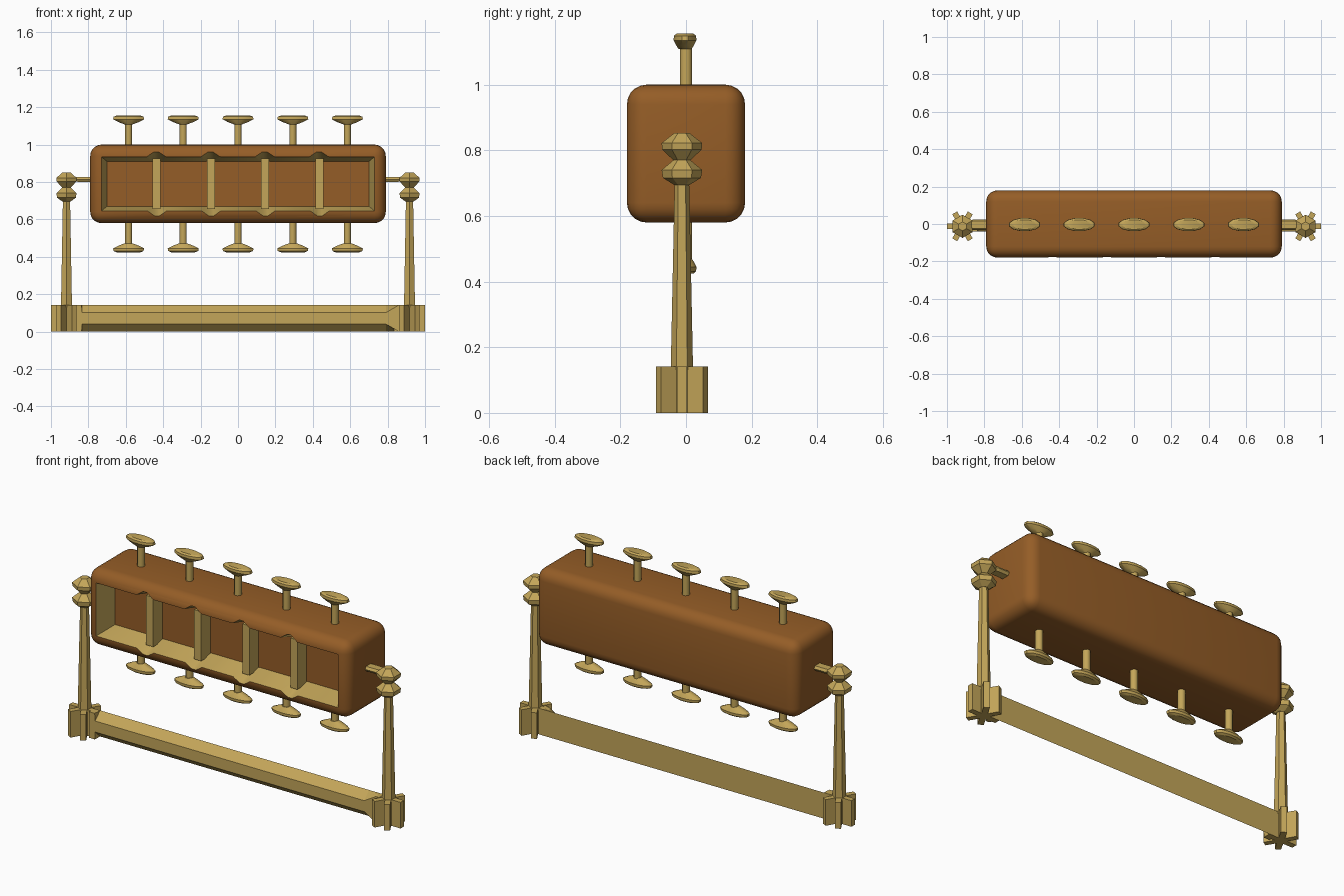
import bpy, bmesh, math

if "Cube" in bpy.data.objects:
    bpy.data.objects.remove(bpy.data.objects["Cube"])

def material(name, col):
    m = bpy.data.materials.new(name)
    m.diffuse_color = (*col, 1)
    m.use_nodes = True
    m.node_tree.nodes["Principled BSDF"].inputs["Base Color"].default_value = m.diffuse_color
    return m

BROWN = material("brown wood", (0.30, 0.11, 0.02))
GOLD = material("old gold", (0.55, 0.38, 0.10))
CY = -0.0125      # stand centre line in y
POST_X = 0.917

def loft(name, rings, mats, smooth=None):
    """Skin equal-length point rings and cap both ends."""
    bm = bmesh.new()
    vs = [[bm.verts.new(p) for p in r] for r in rings]
    n = len(vs[0])
    for a, b in zip(vs, vs[1:]):
        for i in range(n):
            j = (i + 1) % n
            bm.faces.new((a[i], a[j], b[j], b[i]))
    bm.faces.new(vs[0])
    bm.faces.new(vs[-1])
    bmesh.ops.recalc_face_normals(bm, faces=bm.faces)
    return finish(name, bm, mats, smooth)

def finish(name, bm, mats, smooth=None):
    me = bpy.data.meshes.new(name)
    bm.to_mesh(me)
    bm.free()
    for m in mats:
        me.materials.append(m)
    ob = bpy.data.objects.new(name, me)
    bpy.context.collection.objects.link(ob)
    if smooth:
        shade(ob, smooth)
    return ob

def activate(ob):
    bpy.ops.object.select_all(action='DESELECT')
    ob.select_set(True)
    bpy.context.view_layer.objects.active = ob

def shade(ob, deg):
    activate(ob)
    bpy.ops.object.shade_smooth_by_angle(angle=math.radians(deg))

def ellipse(cx, cy, z, rx, ry, n, rot=0.0):
    return [(cx + rx * math.cos(rot + math.tau * i / n),
             cy + ry * math.sin(rot + math.tau * i / n), z) for i in range(n)]

def box(name, x0, x1, y0, y1, z0, z1, mat, bevel=0, seg=1):
    bm = bmesh.new()
    bmesh.ops.create_cube(bm, size=1)
    for v in bm.verts:
        v.co = (x0 + (v.co.x + .5) * (x1 - x0), y0 + (v.co.y + .5) * (y1 - y0),
                z0 + (v.co.z + .5) * (z1 - z0))
    if bevel:
        bmesh.ops.bevel(bm, geom=bm.edges[:], offset=bevel, segments=seg,
                        profile=0.5, affect='EDGES')
    return finish(name, bm, [mat])

# Rounded case
case = box("case", -.79, .79, -.18, .18, .58, 1.0, BROWN, .06, 5)
case.data.materials.append(GOLD)

# Recess cutter: tapered tray with pointed notches at each divider
DIVIDERS = [-.435, -.145, .145, .435]

def outline(y, hx, z0, z1, half, peak):
    top, low = [(-hx, y, z1)], [(-hx, y, z0)]
    for x in DIVIDERS:
        for dx, dz in ((-half, 0), (-.01, peak), (.01, peak), (half, 0)):
            top.append((x + dx, y, z1 + dz))
            low.append((x + dx, y, z0 - dz))
    top.append((hx, y, z1))
    low.append((hx, y, z0))
    return low + top[::-1]

cutter = loft("recess_cutter", [outline(-.22, .74, .637, .943, .06, .037),
                                outline(-.06, .70, .67, .91, .03, .003)],
              [BROWN, GOLD])
for f in cutter.data.polygons:
    f.material_index = 0 if abs(f.normal.y) > .9 else 1
cutter.hide_render = True
activate(case)
mod = case.modifiers.new("recess", 'BOOLEAN')
mod.object = cutter
mod.operation = 'DIFFERENCE'
mod.solver = 'EXACT'
bpy.ops.object.modifier_apply(modifier=mod.name)
bpy.data.objects.remove(cutter)
shade(case, 30)

# Dividers in the recess
for i, x in enumerate(DIVIDERS):
    box(f"divider_{i+1}", x - .021, x + .021, -.14, -.05, .655, .925, GOLD)

# Pegs above and below, mirrored about the case centre
HEAD = [(1.108, .022, .02), (1.12, .055, .028), (1.135, .086, .036),
        (1.149, .083, .035), (1.156, .065, .026)]
for i, x in enumerate((-.585, -.293, 0, .293, .585)):
    for side, s in (("top", 1), ("bottom", -1)):
        fz = lambda z: .79 + s * (z - .79)
        loft(f"{side}_peg_shaft_{i+1}",
             [ellipse(x, 0, fz(z), .02, .02, 8, math.pi / 8) for z in (.98, 1.12)],
             [GOLD], 50)
        loft(f"{side}_peg_head_{i+1}",
             [ellipse(x, -.003, fz(z), rx, ry, 12, math.pi / 12) for z, rx, ry in HEAD],
             [GOLD], 25)

# Stand: star foot, tapered post, double finial and axle on each side
FINIAL = [(.695, .024), (.716, .058), (.74, .062), (.77, .026),
          (.802, .06), (.822, .062), (.852, .024)]
for side, s in (("left", -1), ("right", 1)):
    px = s * POST_X
    star = []
    for k in range(6):
        a = k * math.pi / 3
        c, d = math.cos(a), math.sin(a)
        for u, v in ((.028, -.015), (.083, -.015), (.083, .015), (.028, .015)):
            star.append((px + u * c - v * d, CY + u * d + v * c))
    loft(f"{side}_foot", [[(x, y, z) for x, y in star] for z in (0, .142)], [GOLD])
    loft(f"{side}_post", [ellipse(px, CY, z, r, r, 6, math.pi / 6)
                          for z, r in ((.13, .034), (.71, .022))], [GOLD])
    loft(f"{side}_finial", [ellipse(px, CY, z, r, r, 6, math.pi / 6)
                            for z, r in FINIAL], [GOLD])
    axle = []
    for x, hy, hz in ((.77, .029, .013), (.85, .029, .013), (.91, .018, .010)):
        axle.append([(s * x, -.004 + a * hy, .814 + b * hz) for a, b in
                     ((-1, 0), (-.7, -1), (.7, -1), (1, 0), (.7, 1), (-.7, 1))])
    loft(f"{side}_axle", axle, [GOLD])

# Base rail: flat back, chamfered front that ends square at the feet
rail = []
for x, ch in ((-.87, 0), (-.836, 0), (-.834, .041), (.79, .041), (.86, 0), (.88, 0)):
    rail.append([(x, .003, 0), (x, .003, .142),
                 (x, -.041, .142 - ch), (x, -.041, ch)])
loft("base_rail", rail, [GOLD])
